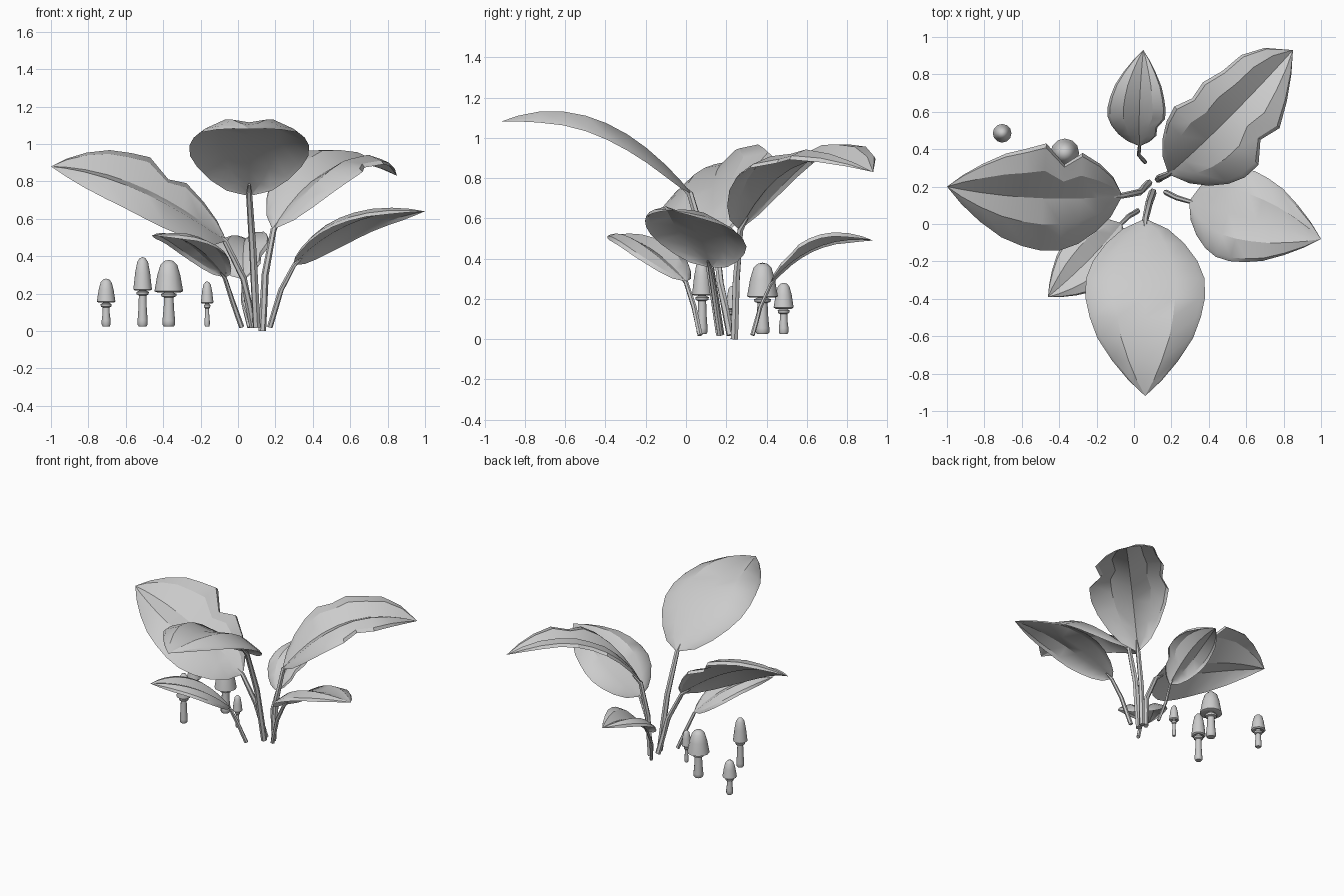
import bpy, bmesh, math
from mathutils import Vector

if "Cube" in bpy.data.objects:
    bpy.data.objects.remove(bpy.data.objects["Cube"])

T = [0, .05, .13, .23, .33, .44, .55, .67, .80, .91, 1]
W = [.06, .38, .65, .87, .99, 1, .93, .80, .55, .28, 0]


def finish(name, bm, angle):
    bmesh.ops.remove_doubles(bm, verts=bm.verts, dist=1e-4)
    me = bpy.data.meshes.new(name)
    bm.to_mesh(me)
    bm.free()
    ob = bpy.data.objects.new(name, me)
    bpy.context.collection.objects.link(ob)
    bpy.ops.object.select_all(action='DESELECT')
    ob.select_set(True)
    bpy.context.view_layer.objects.active = ob
    bpy.ops.object.shade_smooth_by_angle(angle=math.radians(angle))


def rib(pts, t):
    a, b, c = pts
    return a * 2 * (t - .5) * (t - 1) + b * 4 * t * (1 - t) + c * 2 * t * (t - .5)


# Leaf blade: arched midrib groove, bulging halves, narrow turned-down rim
def leaf(name, pts, wl, wr, fold, roll, bulge, notch_l={}, notch_r={}):
    pts = [Vector(p) for p in pts]
    d = pts[2] - pts[0]
    left = Vector((-d.y, d.x, 0)).normalized()
    bm = bmesh.new()
    rows = []
    for i, t in enumerate(T):
        row = []
        for u in (1, .92, .5, 0, -.5, -.92, -1):
            w = W[i] * (wl * notch_l.get(i, 1) if u > 0 else wr * notch_r.get(i, 1))
            lift = w * min(abs(u), .92) * (fold + (roll if u > 0 else -roll))
            if abs(u) == .5:
                lift += bulge * w
            if abs(u) == 1:
                lift -= .02 * min(1, W[i] * 2)
            row.append(bm.verts.new(rib(pts, t) + left * (u * w) + Vector((0, 0, lift))))
        rows.append(row)
    for a, b in zip(rows, rows[1:]):
        for j in range(6):
            bm.faces.new((a[j], a[j + 1], b[j + 1], b[j]))
    bmesh.ops.recalc_face_normals(bm, faces=bm.faces)
    if sum(f.normal.z for f in bm.faces) < 0:
        bmesh.ops.reverse_faces(bm, faces=bm.faces)
    finish(name + "_leaf", bm, 30)
    return pts


# Stalk: tapered tube ending just under the leaf base
def stalk(name, root, bend, pts, r):
    path = [Vector(root), Vector(root).lerp(Vector(bend), .5), Vector(bend)]
    path += [rib(pts, 0) - Vector((0, 0, .008)), rib(pts, .07) - Vector((0, 0, .012))]
    radii = [1, 1, .95, .8, .3]
    bm = bmesh.new()
    rings = []
    for i, p in enumerate(path):
        d = path[min(i + 1, 4)] - path[max(i - 1, 0)]
        q = d.to_track_quat('Z', 'Y')
        rings.append([bm.verts.new(p + q @ Vector((math.cos(k * math.tau / 6),
                      math.sin(k * math.tau / 6), 0)) * r * radii[i]) for k in range(6)])
    for a, b in zip(rings, rings[1:]):
        for k in range(6):
            bm.faces.new((a[k], a[(k + 1) % 6], b[(k + 1) % 6], b[k]))
    bm.faces.new(rings[0][::-1])
    bm.faces.new(rings[-1])
    finish(name + "_stalk", bm, 50)


# name, midrib (base, middle, tip), left/right width, fold, roll, bulge, notches, root, bend, radius
PLANT = [
    ("front", [(.06, .02, .73), (.06, -.45, 1.07), (.06, -.92, 1.08)], .32, .32, -.12, 0, .14,
     {}, {}, (.10, .17, .02), (.08, .11, .42), .021),
    ("left", [(-.07, .15, .49), (-.54, .14, .78), (-1, .2, .88)], .28, .28, .06, -.58, .18,
     {}, {4: .66, 5: 1.05}, (.08, .22, .02), (.03, .17, .28), .019),
    ("back_right", [(.19, .27, .55), (.5, .56, .865), (.85, .93, .83)], .25, .29, .25, .16, .17,
     {5: .85, 8: 1.35, 9: 1.7}, {6: .75}, (.13, .24, 0), (.145, .25, .3), .02),
    ("right", [(.3, .12, .36), (.62, .03, .58), (1, -.08, .64)], .25, .25, -.06, -.13, .14,
     {}, {}, (.17, .17, .02), (.23, .14, .22), .015),
    ("small_back", [(.03, .42, .28), (.03, .65, .455), (.05, .93, .49)], .17, .14, .27, -.2, .17,
     {}, {3: .8}, (.06, .33, .02), (.025, .37, .16), .011),
    ("small_front_left", [(-.07, 0, .29), (-.25, -.2, .465), (-.46, -.39, .51)], .17, .17, .05, 0, .16,
     {}, {}, (.02, .07, .02), (-.03, .04, .16), .014),
]
for name, pts, wl, wr, fold, roll, bulge, nl, nr, root, bend, r in PLANT:
    stalk(name, root, bend, leaf(name, pts, wl, wr, fold, roll, bulge, nl, nr), r)


# Lathe for round parts
def lathe(name, x, y, profile, n=12):
    bm = bmesh.new()
    rings = [[bm.verts.new((x + r * math.cos(k * math.tau / n),
                            y + r * math.sin(k * math.tau / n), z)) for k in range(n)]
             if r else [bm.verts.new((x, y, z))] * n for r, z in profile]
    for a, b in zip(rings, rings[1:]):
        for k in range(n):
            m = (k + 1) % n
            vs = list(dict.fromkeys((a[k], a[m], b[m], b[k])))
            bm.faces.new(vs)
    finish(name, bm, 40)


# Mushrooms: x, y, cap bottom, top, cap radius, stem radius
for i, (x, y, c, h, R, s) in enumerate([
        (-.705, .485, .155, .28, .05, .024), (-.51, .08, .22, .395, .05, .027),
        (-.37, .38, .21, .38, .077, .034), (-.165, .23, .15, .265, .034, .014)], 1):
    z = .025
    lathe(f"mushroom_stem_{i}", x, y, [
        (0, z), (s * .8, z), (s, z + .01), (s, z + .03), (s * .8, c * .6), (s * .75, c - .03),
        (s * 1.15, c - .025), (s * 1.25, c - .012), (s * .75, c - .005), (s * .7, c + .02)])
    H = h - c
    lathe(f"mushroom_cap_{i}", x, y, [
        (0, c + .01), (R * .8, c - .004), (R, c + .003), (R * .97, c + .08 * H),
        (R * .8, c + .52 * H), (R * .58, c + .85 * H), (R * .3, c + .97 * H), (0, h)])
